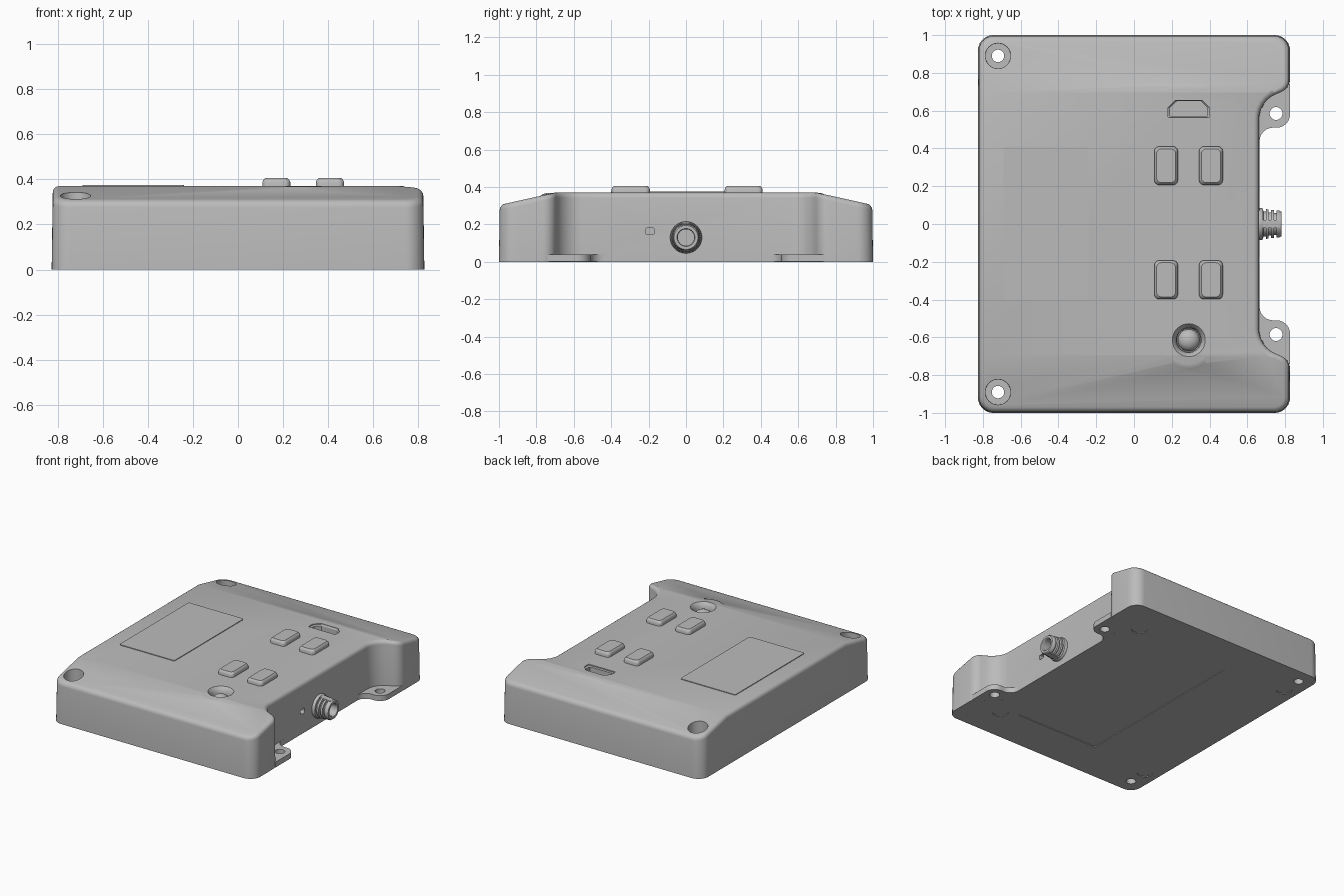
import bpy, bmesh, math
from mathutils import Vector, Matrix

cube = bpy.data.objects.get("Cube")
if cube:
    bpy.data.objects.remove(cube, do_unlink=True)

grey = bpy.data.materials.new("housing_grey")
grey.use_nodes = True
grey.diffuse_color = (0.5, 0.5, 0.5, 1)
grey.node_tree.nodes["Principled BSDF"].inputs["Base Color"].default_value = (0.5, 0.5, 0.5, 1)

TOP, CREASE, SLOPE = 0.37, 0.70, 0.22


def fillet(corners, steps=6):
    """Round each (x, y, radius) corner of a polygon."""
    out = []
    for i, (x, y, r) in enumerate(corners):
        p = Vector((x, y))
        if r == 0:
            out.append(p)
            continue
        a = (Vector(corners[i - 1][:2]) - p).normalized()
        b = (Vector(corners[(i + 1) % len(corners)][:2]) - p).normalized()
        half = a.angle(b) / 2
        centre = p + (a + b).normalized() * r / math.sin(half)
        d = r / math.tan(half)
        va, vb = p + a * d - centre, p + b * d - centre
        for k in range(steps + 1):
            t = k / steps
            out.append(centre + (va * (1 - t) + vb * t).normalized() * r)
    return out


def rect(x0, x1, y0, y1, r, inset=0):
    x0, x1, y0, y1 = x0 + inset, x1 - inset, y0 + inset, y1 - inset
    return fillet([(x0, y0, r), (x1, y0, r), (x1, y1, r), (x0, y1, r)])


def circle(x, y, r, n=40):
    return [Vector((x + r * math.cos(2 * math.pi * k / n),
                    y + r * math.sin(2 * math.pi * k / n))) for k in range(n)]


def scaled(ring, s):
    mid = sum(ring, Vector((0, 0))) / len(ring)
    return [mid + (p - mid) * s for p in ring]


def flip(ring):
    return [Vector((p.x, -p.y)) for p in reversed(ring)]


def finish(name, bm, matrix=None):
    bmesh.ops.recalc_face_normals(bm, faces=bm.faces)
    if matrix:
        bm.transform(matrix)
    me = bpy.data.meshes.new(name)
    bm.to_mesh(me)
    bm.free()
    me.materials.append(grey)
    ob = bpy.data.objects.new(name, me)
    bpy.context.scene.collection.objects.link(ob)
    smooth(ob)
    return ob


def smooth(ob):
    ob.data.shade_smooth()
    ob.data.set_sharp_from_angle(angle=math.radians(28))


def loft(name, layers, matrix=None):
    """Skin a stack of (outline, height) layers and cap both ends."""
    bm = bmesh.new()
    rings = [[bm.verts.new((p.x, p.y, z)) for p in ring] for ring, z in layers]
    for lo, hi in zip(rings, rings[1:]):
        for i in range(len(lo)):
            bm.faces.new((lo[i - 1], lo[i], hi[i], hi[i - 1]))
    bm.faces.new(rings[0])
    bm.faces.new(rings[-1])
    return finish(name, bm, matrix)


def lathe(name, profile, x=0, y=0, matrix=None):
    return loft(name, [(circle(x, y, r), z) for r, z in profile], matrix)


def boolean(target, tools, operation):
    """Apply the tools to the target, then discard them."""
    for tool in tools:
        tool.hide_render = True
        mod = target.modifiers.new("cut", "BOOLEAN")
        mod.object, mod.operation, mod.solver = tool, operation, "EXACT"
    bpy.context.view_layer.update()
    graph = bpy.context.evaluated_depsgraph_get()
    me = bpy.data.meshes.new_from_object(target.evaluated_get(graph))
    target.modifiers.clear()
    target.data = me
    for tool in tools:
        bpy.data.objects.remove(tool, do_unlink=True)
    smooth(target)


# Housing: outline with a notch on one side, top sloping down at both ends
outline = fillet([(-.826, -1, .08), (.826, -1, .08), (.826, -.72, .07), (.665, -.65, .14),
                  (.665, .65, .14), (.826, .72, .07), (.826, 1, .08), (-.826, 1, .08)])
bm = bmesh.new()
base = bm.faces.new([bm.verts.new((p.x, p.y, 0)) for p in outline])
grown = bmesh.ops.extrude_face_region(bm, geom=[base], use_keep_orig=True)
for v in grown["geom"]:
    if isinstance(v, bmesh.types.BMVert):
        v.co.z = TOP
for side in (-1, 1):
    bmesh.ops.bisect_plane(bm, geom=bm.verts[:] + bm.edges[:] + bm.faces[:],
                           plane_co=(0, side * CREASE, 0), plane_no=(0, 1, 0))
for v in bm.verts:
    if v.co.z > TOP / 2:
        v.co.z = TOP - SLOPE * max(0, abs(v.co.y) - CREASE)
        v.co.x *= .994
        v.co.y *= .996
bmesh.ops.recalc_face_normals(bm, faces=bm.faces)
bm.normal_update()
rim = [e for e in bm.edges if len(e.link_faces) == 2
       and sorted(f.normal.z > .5 for f in e.link_faces) == [False, True]
       and min(v.co.z for v in e.verts) > .1]
bmesh.ops.bevel(bm, geom=rim, offset=.028, segments=4, profile=.5, affect="EDGES")
housing = finish("housing", bm)

# Raised bosses that carry the flat top over the slopes
boss_top = TOP - .001
round_boss = lathe("round_boss", [(.18, .30), (.18, .335), (.145, .362), (.12, boss_top)], .29, -.62)
socket_boss = loft("socket_boss", [(rect(.11, .47, .5, .765, .07, i), z) for i, z in
                                   ((0, .30), (0, .34), (.03, .363), (.05, boss_top))])
boolean(housing, [round_boss, socket_boss], "UNION")

# Holes and recesses
cutters = [lathe("bowl_cut", [(.10, .42), (.088, .371), (.074, .355), (.066, .335), (.063, .30)], .29, -.615)]
socket = fillet([(.18, .565, .006), (.40, .565, .006), (.40, .615, .006), (.36, .655, .006),
                 (.22, .655, .006), (.18, .615, .006)])
cutters.append(loft("socket_cut", [(socket, .42), (socket, .362), (scaled(socket, .9), .355),
                                   (scaled(socket, .9), .30)]))
for s in (-1, 1):
    cutters.append(lathe("screw_cut", [(.033, -.1), (.033, .04), (.066, .0401), (.068, .5)], -.72, s * .89))
    for x in (-.72, .57):
        cutters.append(lathe("foot_cut", [(.055, -.05), (.055, .005)], x, s * .74))
cutters.append(loft("base_panel_cut", [(rect(-.23, .453, -.69, .69, .01), z) for z in (-.05, .005)]))
to_side = Matrix.Rotation(math.pi / 2, 4, "Z") @ Matrix.Rotation(math.pi / 2, 4, "X")
cutters.append(loft("side_port_cut", [(rect(-.215, -.17, .145, .18, .008), z) for z in (.63, .75)], to_side))
boolean(housing, cutters, "DIFFERENCE")

# Mounting tabs in the notch
tab = fillet([(.655, .74, 0), (.655, .40, 0), (.665, .40, 0), (.665, .51, .07),
              (.826, .51, .07), (.826, .74, 0)])
for name, ring, y in (("back_tab", tab, .585), ("front_tab", flip(tab), -.585)):
    part = loft(name, [(ring, .0005), (ring, .04)])
    boolean(part, [lathe("tab_cut", [(.034, -.1), (.034, .1)], .752, y)], "DIFFERENCE")

# Push buttons
for x0, x1 in ((.108, .232), (.345, .470)):
    for name, y0, y1 in (("back_button", .207, .41), ("front_button", -.398, -.193)):
        loft(name, [(rect(x0, x1, y0, y1, .025, i), z) for i, z in
                    ((0, .36), (0, .387), (.004, .397), (.012, .405))])

# Label plate and indicator dome
loft("label_plate", [(rect(-.69, -.24, -.40, .41, .01), z) for z in (.367, .375)])
lathe("indicator_dome", [(.058 * math.cos(a), .305 + .045 * math.sin(a))
                         for a in [math.radians(d) for d in range(0, 89, 11)]], .29, -.615)

# Cable gland: tapered sleeve with grooves, a hollow end and two ribs
steps = [(.085, .655), (.085, .675)]
for k in range(3):
    h, r = .684 + k * .028, .081 - k * .004
    steps += [(r, h), (r - .016, h + .0005), (r - .016, h + .014), (r - .002, h + .0145)]
steps += [(.070, .772), (.064, .782), (.048, .782), (.044, .776), (.044, .70)]
axis = Matrix.Translation((0, 0, .13)) @ Matrix.Rotation(math.pi / 2, 4, "Y")
lathe("cable_gland", steps, matrix=axis)
for name, s in (("upper_gland_rib", 1), ("lower_gland_rib", -1)):
    rib = [rect(min(s * .058, s * r), max(s * .058, s * r), -.022, .022, .003) for r in (.081, .071)]
    loft(name, [(rib[0], .66), (rib[1], .772)], axis)
